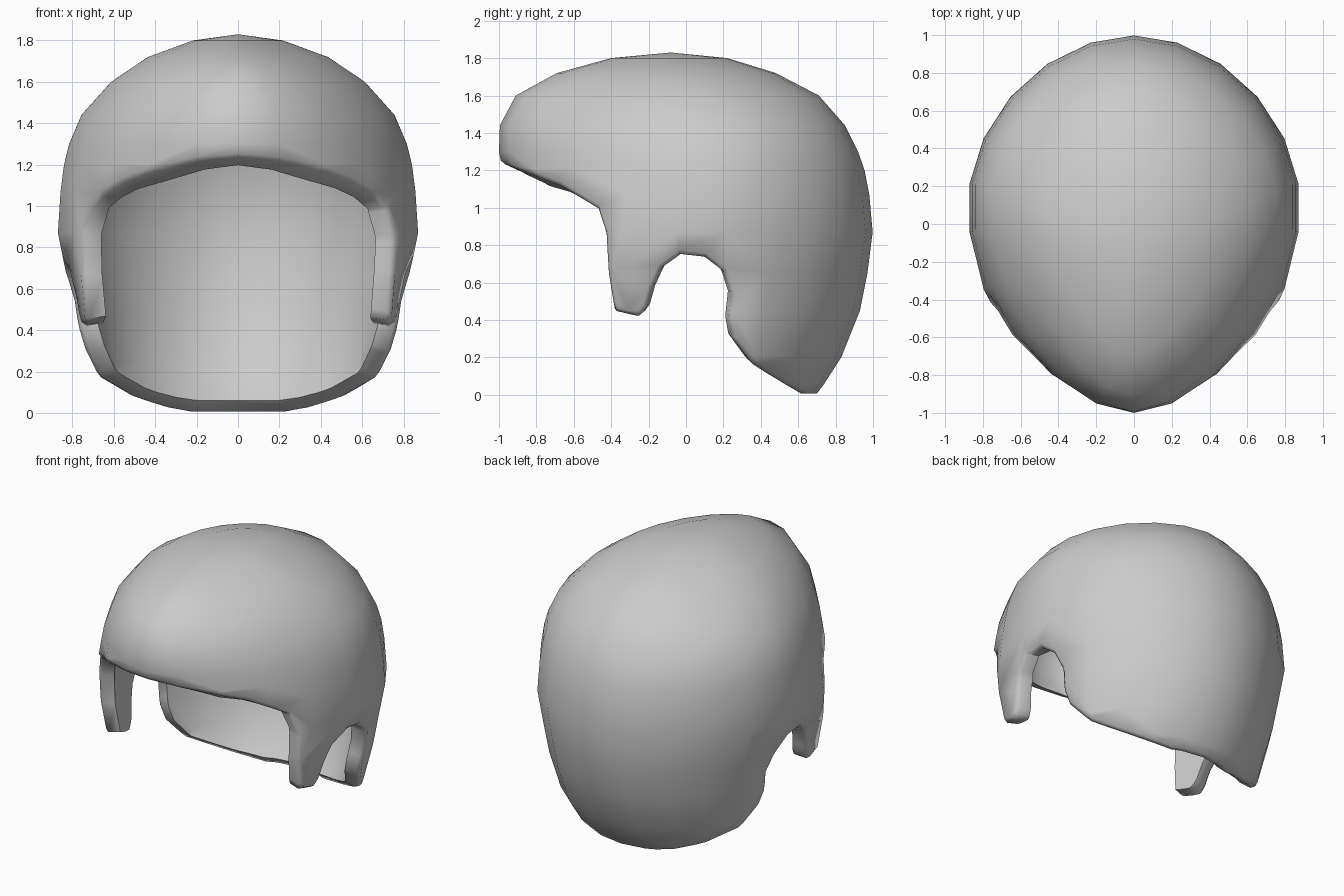
import bpy, bmesh, math
from mathutils import Vector
from mathutils.bvhtree import BVHTree
from mathutils.interpolate import poly_3d_calc

if "Cube" in bpy.data.objects:
    bpy.data.objects.remove(bpy.data.objects["Cube"], do_unlink=True)

SEGMENTS = 22
THICKNESS = 0.1
ROUNDING = 0.022

# Dome rings: height, front y, back y, half width, y of the widest point
RINGS = [
    (-0.10, -1.30, 0.62, 0.54, 0.10),
    (0.06, -1.30, 0.74, 0.68, 0.10),
    (0.20, -1.30, 0.83, 0.745, 0.10),
    (0.45, -1.30, 0.93, 0.80, 0.10),
    (0.65, -1.18, 0.97, 0.835, 0.10),
    (0.87, -1.03, 0.998, 0.88, 0.10),
    (1.07, -0.98, 0.98, 0.867, 0.10),
    (1.20, -0.98, 0.955, 0.85, 0.10),
    (1.30, -1.00, 0.92, 0.825, 0.10),
    (1.44, -0.995, 0.85, 0.765, 0.08),
    (1.60, -0.91, 0.71, 0.62, 0.02),
    (1.72, -0.69, 0.48, 0.44, -0.05),
    (1.80, -0.40, 0.22, 0.22, -0.08),
]

# Side outline (y, z): nape, ear arch, side tab, brow, then well clear of the dome
OUTLINE = [
    (1.3, -0.015), (0.64, -0.015), (0.37, 0.15), (0.25, 0.3), (0.23, 0.4), (0.245, 0.54),
    (0.2, 0.66), (0.1, 0.735), (-0.03, 0.75), (-0.13, 0.68), (-0.18, 0.58),
    (-0.21, 0.47), (-0.25, 0.415), (-0.385, 0.445), (-0.42, 0.65),
    (-0.435, 0.87), (-0.48, 1.0), (-0.68, 1.12), (-0.96, 1.22), (-1.3, 1.33),
    (-1.3, 2.2), (1.3, 2.2),
]


def power(value, exponent):
    return math.copysign(abs(value) ** exponent, value)


def inset_outline(points, amount):
    """Move each side of a clockwise outline inward by the same amount."""
    points = [Vector(p) for p in points]
    result = []
    for i, point in enumerate(points):
        before = (point - points[i - 1]).normalized()
        after = (points[(i + 1) % len(points)] - point).normalized()
        n1 = Vector((before.y, -before.x))
        n2 = Vector((after.y, -after.x))
        result.append(point + (n1 + n2) * amount / (1 + n1.dot(n2)))
    return result


def add_object(name, bm):
    bmesh.ops.recalc_face_normals(bm, faces=bm.faces)
    mesh = bpy.data.meshes.new(name)
    bm.to_mesh(mesh)
    bm.free()
    obj = bpy.data.objects.new(name, mesh)
    bpy.context.collection.objects.link(obj)
    return obj


def build_dome():
    """Closed egg-shaped dome, lofted upward; its front narrows more near the top."""
    bm = bmesh.new()
    loops = []
    for z, front, back, width, middle in RINGS:
        loop = []
        front_curve = 1.06 + 0.3 * max(z - 1.1, 0)
        for i in range(SEGMENTS):
            angle = math.tau * i / SEGMENTS
            c, s = math.cos(angle), math.sin(angle)
            reach, curve = (middle - front, front_curve) if c > 0 else (back - middle, 1.06)
            loop.append(bm.verts.new((width * power(s, curve),
                                      middle - reach * power(c, curve), z)))
        loops.append(loop)
    crown = bm.verts.new((0, -0.08, 1.83))
    bm.faces.new(loops[0])
    for i in range(SEGMENTS):
        j = (i + 1) % SEGMENTS
        for low, high in zip(loops, loops[1:]):
            bm.faces.new((low[i], low[j], high[j], high[i]))
        bm.faces.new((loops[-1][i], loops[-1][j], crown))
    return add_object("helmet_shell", bm)


def build_cutter():
    """Inset side outline extruded across the full width."""
    bm = bmesh.new()
    outline = inset_outline(OUTLINE, ROUNDING)
    face = bm.faces.new([bm.verts.new((-1.5, y, z)) for y, z in outline])
    result = bmesh.ops.extrude_face_region(bm, geom=[face])
    verts = [g for g in result["geom"] if isinstance(g, bmesh.types.BMVert)]
    bmesh.ops.translate(bm, verts=verts, vec=(3, 0, 0))
    cutter = add_object("outline_cutter", bm)
    cutter.hide_render = True
    return cutter


def thicken(bm, normal_at):
    """Add the inner skin and a rim whose outer edge is rounded."""
    rim_edges = [e for e in bm.edges if e.is_boundary]
    normals = {v: normal_at(v.co) for v in bm.verts}

    # Direction that leaves the skin at each rim vertex
    outward = {}
    for edge in rim_edges:
        loop = edge.link_loops[0]
        along = loop.link_loop_next.vert.co - loop.vert.co
        for v in edge.verts:
            away = along.cross(normals[v])
            outward[v] = outward.get(v, Vector()) + away

    # Inner skin, reaching lower behind the brow
    copied = bmesh.ops.duplicate(bm, geom=bm.verts[:] + bm.edges[:] + bm.faces[:])
    inner = copied["vert_map"]
    for v, normal in normals.items():
        inner[v].co = v.co - normal * THICKNESS
    middle = {}
    for v, away in outward.items():
        push = away.normalized() * ROUNDING
        drop = 0.04 * min(max((-0.5 - v.co.y) / 0.3, 0), 1)
        middle[v] = bm.verts.new(v.co + push - normals[v] * ROUNDING)
        inner[v].co += push - Vector((0, 0, drop))

    # Rounded edge and flat rim
    for edge in rim_edges:
        a, b = edge.verts
        bm.faces.new((a, b, middle[b], middle[a]))
        bm.faces.new((middle[a], middle[b], inner[b], inner[a]))
    bmesh.ops.recalc_face_normals(bm, faces=bm.faces)


# Remember the smooth normals of the whole dome
shell = build_dome()
points = [v.co.copy() for v in shell.data.vertices]
point_normals = [v.normal.copy() for v in shell.data.vertices]
polygons = [list(p.vertices) for p in shell.data.polygons]
tree = BVHTree.FromPolygons(points, polygons)


def dome_normal(position):
    corners = polygons[tree.find_nearest(position)[2]]
    weights = poly_3d_calc([points[i] for i in corners], position)
    total = Vector()
    for i, weight in zip(corners, weights):
        total += point_normals[i] * weight
    return total.normalized()


# Trim the dome to the side outline
cutter = build_cutter()
trim = shell.modifiers.new("Trim", "BOOLEAN")
trim.operation = "INTERSECT"
trim.solver = "EXACT"
trim.object = cutter
bpy.ops.object.select_all(action="DESELECT")
shell.select_set(True)
bpy.context.view_layer.objects.active = shell
bpy.ops.object.modifier_apply(modifier=trim.name)
bpy.data.objects.remove(cutter, do_unlink=True)

# Drop the cut faces, which never lean sideways, then thicken the open skin
bm = bmesh.new()
bm.from_mesh(shell.data)
bm.normal_update()
cut_faces = [f for f in bm.faces if abs(f.normal.x) < 0.003]
bmesh.ops.delete(bm, geom=cut_faces, context="FACES")
bmesh.ops.remove_doubles(bm, verts=bm.verts, dist=0.012)
bm.normal_update()
thicken(bm, dome_normal)
bm.to_mesh(shell.data)
bm.free()

# Plain grey finish
GREY = (0.6, 0.6, 0.6, 1)
grey = bpy.data.materials.new("plain_grey")
grey.use_nodes = True
grey.diffuse_color = GREY
grey.node_tree.nodes["Principled BSDF"].inputs["Base Color"].default_value = GREY
shell.data.materials.clear()
shell.data.materials.append(grey)
bpy.ops.object.shade_smooth_by_angle(angle=math.radians(60))
